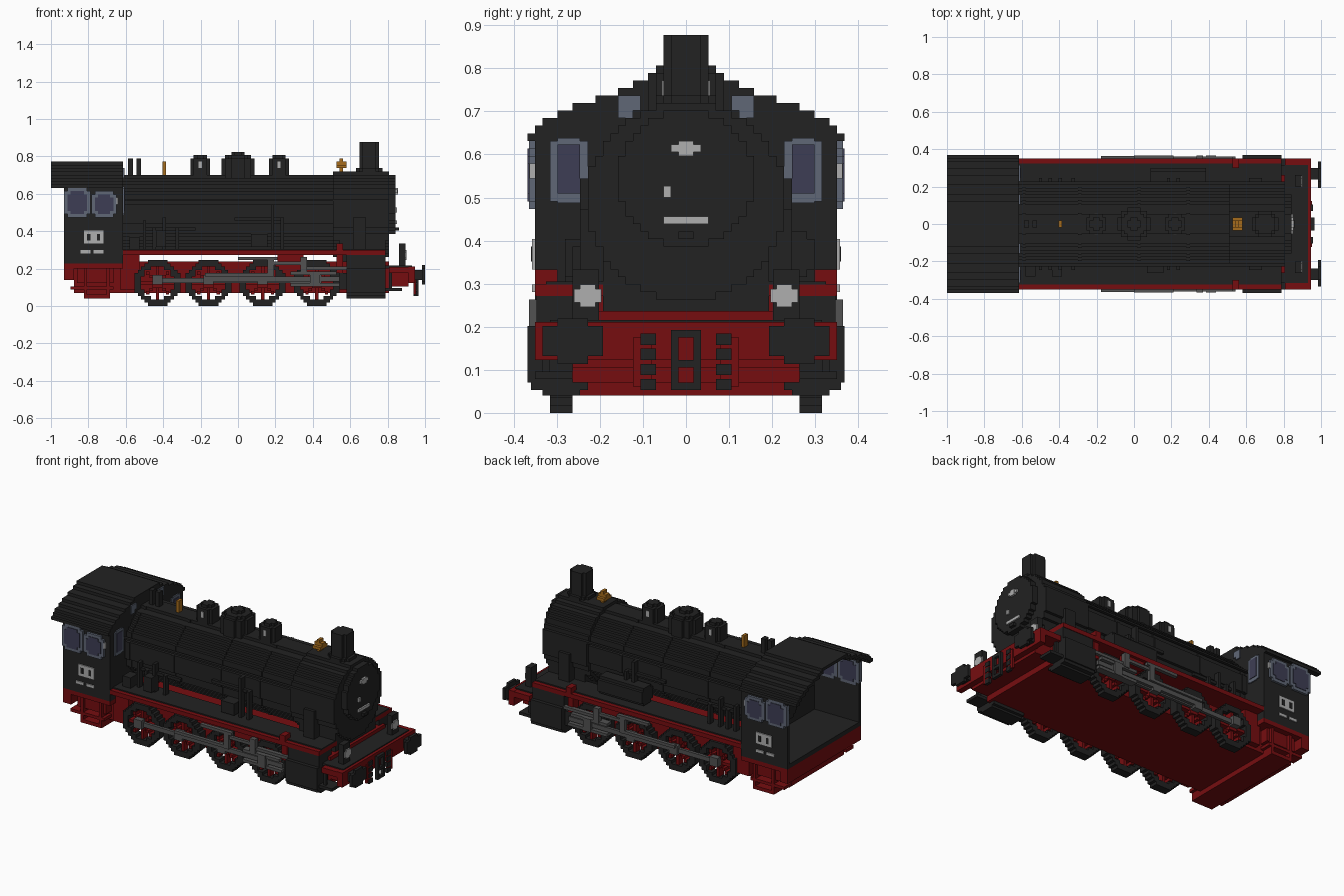
import bpy, bmesh, math
from mathutils import Vector

cube = bpy.data.objects.get("Cube")
if cube:
    bpy.data.objects.remove(cube, do_unlink=True)

UNIT = 1 / 57  # every part sits on one block grid


def material(name, *rgb):
    mat = bpy.data.materials.new(name)
    mat.use_nodes = True
    mat.diffuse_color = (*rgb, 1)
    mat.node_tree.nodes["Principled BSDF"].inputs["Base Color"].default_value = (*rgb, 1)
    return mat


BLACK = material("boiler black", .016, .016, .016)
RED = material("chassis red", .18, .004, .005)
STEEL = material("rod steel", .085, .085, .085)
PALE = material("pale metal", .43, .43, .43)
BRASS = material("brass", .38, .15, .012)
FRAME = material("window frame", .115, .135, .18)
GLASS = material("window glass", .048, .048, .089)


def finish(name, bm, mat):
    bmesh.ops.recalc_face_normals(bm, faces=bm.faces)
    bmesh.ops.scale(bm, vec=(UNIT, UNIT, UNIT), verts=bm.verts)
    mesh = bpy.data.meshes.new(name)
    bm.to_mesh(mesh)
    bm.free()
    mesh.materials.append(mat)
    bpy.context.collection.objects.link(bpy.data.objects.new(name, mesh))


def part(name, mat, *boxes, both=False):
    """Join boxes (x0, x1, y0, y1, z0, z1); both adds the opposite side."""
    bm = bmesh.new()
    for a, b, c, d, e, f in boxes:
        for lo, hi in ((c, d), (-d, -c)) if both else ((c, d),):
            verts = bmesh.ops.create_cube(bm, size=1)["verts"]
            for v in verts:
                v.co = Vector(((a + b) / 2 + v.co.x * (b - a),
                               (lo + hi) / 2 + v.co.y * (hi - lo),
                               (e + f) / 2 + v.co.z * (f - e)))
    finish(name, bm, mat)


def circle_rows(r):
    return [max(1, round(math.sqrt(r * r - (i + .5) ** 2))) for i in range(-r, r)]


def stepped(name, mat, axis, rows, centre, base, start, end):
    """Extrude a symmetric staircase outline along an axis."""
    right = []
    for i, w in enumerate(rows):
        right += [(w, base + i), (w, base + i + 1)]
    outline = right + [(-w, h) for w, h in reversed(right)]
    bm = bmesh.new()
    place = {"x": lambda w, h: (start, centre + w, h),
             "y": lambda w, h: (centre + w, start, h),
             "z": lambda w, h: (centre + w, h, start)}[axis]
    face = bm.faces.new([bm.verts.new(place(w, h)) for w, h in outline])
    out = bmesh.ops.extrude_face_region(bm, geom=[face])["geom"]
    push = Vector([(end - start) * (axis == k) for k in "xyz"])
    bmesh.ops.translate(bm, vec=push, verts=[g for g in out if isinstance(g, bmesh.types.BMVert)])
    bmesh.ops.remove_doubles(bm, verts=bm.verts, dist=.001)
    finish(name, bm, mat)


def dome(name, x, radius, bottom, top):
    stepped(name, BLACK, "z", circle_rows(radius), x, -radius, bottom, top)


# Boiler, smokebox and round door
stepped("boiler", BLACK, "x", circle_rows(12), 0, 16, -37, 30)
stepped("smokebox", BLACK, "x", circle_rows(13), 0, 15, 29, 46)
stepped("smokebox_door", BLACK, "x", circle_rows(9), 0, 22, 46, 48)
for i, x in enumerate((-34, -17, 1, 16)):
    stepped(f"boiler_band_{i}", BLACK, "x", [w + .3 for w in circle_rows(12)], 0, 16, x, x + 1)
part("saddle", BLACK, (31, 45, -11, 11, 12, 22))
part("door_handle", BLACK, (48, 49, -1, 1, 23, 24))
part("door_fittings", PALE, (48, 48.5, -3, 3, 25, 26), (48, 48.5, -3, -2, 28.5, 30),
     (48, 48.7, -1, 1, 34, 36), (48, 48.6, -2, 2, 34.5, 35.5))
part("hand_rails", BLACK, (-35, 46, 12, 13, 32, 32.6), both=True)

# Domes, chimney and whistles along the top
dome("rear_sand_dome", -11.5, 3, 38, 45)
dome("front_sand_dome", 12.5, 3, 38, 45)
dome("rear_sand_cap", -11.5, 2, 45, 46)
dome("front_sand_cap", 12.5, 2, 45, 46)
dome("steam_dome", 0, 5, 38, 45)
dome("steam_dome_middle", 0, 4, 45, 46)
dome("steam_dome_cap", 0, 2, 46, 47)
part("dome_plates", PALE, (-12, -11, 2.8, 3.2, 42, 44), (12, 13, 2.8, 3.2, 42, 44), both=True)
dome("chimney_base", 40, 4, 39, 42)
dome("chimney", 40, 3, 42, 50)
part("safety_valves", BLACK, (-33.5, -32, -1, 1, 39, 45), (-31, -29.5, -1, 1, 39, 45))
part("whistle", BRASS, (-23, -22, -1, 1, 39, 44))
part("bell", BRASS, (30, 33, -2, 2, 42, 43), (31, 32, -1, 1, 40, 42),
     (30, 33, -1, 1, 43, 44), (31, 32, -1, 1, 44, 45))

# Pipework and tanks beside the boiler
pipes = [(x, x + 1, 12, 14, 17, top) for x, top in ((-29, 26), (-26, 24), (-23, 27), (-19, 24), (10, 31), (13, 27))]
part("side_pipes", BLACK, *pipes, (-29, -13, 12, 13, 23, 24), (-1, 13, 12, 13, 26, 27), both=True)
part("pump", BLACK, (-33, -30, -16, -12, 17, 21), (-25, -22, -16, -12, 18, 23), (4, 9, -15, -11, 18, 22))
stepped("air_tank", BLACK, "x", circle_rows(3), 14, 18, 5, 22)
part("steam_pipes", BLACK, (35, 39, 9, 14, 17, 27), both=True)

# Running boards
part("running_board", RED, (-35, 45, 10, 20, 15.5, 17), (30, 32, 17, 20, 17, 19), both=True)
part("board_tread", BLACK, (-35, 45, 10, 18.5, 17, 17.4), both=True)

# Cab with open back
ROOF = [21, 20, 19, 17, 15, 12, 9, 7]
part("cab_walls", BLACK, (-53, -35, 19, 20, 13, 38), both=True)
stepped("cab_front", BLACK, "x", [20] * 23 + [w - .5 for w in ROOF], 0, 13, -36, -35)
part("cab_floor", BLACK, (-53, -35, -19, 19, 13, 14.5))
part("cab_roof", BLACK, *[(-57, -35, inner - 1, w, 36 + i, 37 + i)
                          for i, (w, inner) in enumerate(zip(ROOF, ROOF[1:] + [1]))], both=True)
part("backhead_fittings", BRASS, (-39, -37, -3, 3, 24, 26), (-39, -37, 5, 7, 26, 28), (-38, -37, -7, -5, 28, 31))
part("cab_lamp", PALE, (-37.5, -36.5, 20, 20.7, 31, 33), both=True)

# Windows, each a frame with clipped corners and a pane through it
for name, x0, x1, z0, z1 in (("rear", -53, -45, 27, 36), ("front", -44.6, -37, 27, 35)):
    part(name + "_side_frames", FRAME, (x0, x1, 18.9, 20.8, z0 + 1, z1 - 1),
         (x0 + 1, x1 - 1, 18.9, 20.8, z0, z1), both=True)
    part(name + "_side_panes", GLASS, (x0 + 1, x1 - 1, 18.7, 21, z0 + 2, z1 - 2),
         (x0 + 2, x1 - 2, 18.7, 21, z0 + 1, z1 - 1), both=True)
part("forward_frames", FRAME, (-36.3, -34.6, 13, 18, 28, 36), (-36.3, -34.6, 14, 17, 27.8, 36.4), both=True)
part("forward_panes", GLASS, (-36.5, -34.4, 14, 17, 29, 35.5), both=True)
part("upper_lights", FRAME, (-36.3, -34.6, 6, 9, 40, 42), (-36.3, -34.6, 7, 9, 39, 40), both=True)

# Blank plates on the cab sides
part("cab_plates", PALE, (-47, -41, 20, 20.4, 19, 23), (-48, -45, 20, 20.4, 16, 17),
     (-44, -41, 20, 20.4, 16, 17), both=True)
part("cab_plate_marks", BLACK, *[(x, x + 1, 20, 20.5, 20, 22) for x in (-46, -43)], both=True)

# Red chassis
part("chassis", RED, (-50, 46, -15, 15, 4, 13.5), (-36, -30, -17, 17, 5, 16))
part("cab_sill", RED, (-53, -35, -20, 20, 11.5, 13), (-53, -50, -20, 20, 8, 12),
     (-49, -38, -18, 18, 7, 12))
part("rear_steps", RED, (-47, -39, 15, 19, 2.3, 3.5), (-47, -46, 15, 19, 3, 12),
     (-40, -39, 15, 19, 3, 12), (-51, -38, 15, 19, 5, 6), both=True)
part("under_bar", RED, (-47, -39, -15, 15, 2.3, 4))

# Front deck, beam and couplings
part("front_deck", BLACK, (44, 53, -18, 18, 11.5, 12.3))
part("front_beam", RED, (52, 54, -20, 20, 7, 12), (46, 53, -20, 20, 10, 11.9), (46, 52, -15, 15, 6, 11))
part("front_steps", BLACK, (45, 50, 15, 20, 4.5, 5.5), (46, 47, 18, 19, 5, 11), both=True)
part("coupling", BLACK, (54, 55, 1, 2, 3, 11), *[(54, 55, -1, 1, z, z + 1) for z in (3, 6, 10)], both=True)
part("brake_hoses", BLACK, *[(53.5, 54.5, 4, 6, z, z + 1.5) for z in (3, 5, 7, 9)], both=True)
part("hose_taps", RED, (53.5, 54.3, 4.5, 7, 3.5, 10), both=True)
for side, y in (("left", 15), ("right", -15)):
    stepped(side + "_buffer_head", BLACK, "x", [w + abs(w > 2) for w in circle_rows(3)], 0, 6.5, 56, 57)
    bpy.context.collection.objects[side + "_buffer_head"].location.y = y * UNIT
part("buffer_stems", BLACK, (54, 56, 13.5, 17, 8, 11), both=True)
part("front_lamps", BLACK, (49, 51, 11.5, 15, 12, 19), both=True)
part("lamp_lenses", PALE, (51, 51.4, 12, 14, 14, 17), (51, 51.4, 11.2, 14.8, 14.6, 16.4), both=True)

# Steam cylinders
part("cylinders", BLACK, (33, 45, 13, 21, 4, 11.5), (33, 45, 13, 20.5, 3, 4), (33, 45, 14, 19, 2.3, 3),
     (33, 45, 13, 19.8, 11, 15.5), (31, 33, 15, 19, 5, 10), both=True)

# Four wheels a side, with stepped tyres and red spokes
outer = circle_rows(7)
inner = [0, 0] + circle_rows(5) + [0, 0]
for n, x in enumerate((-24.5, -9, 7.5, 24)):
    tyre = []
    for z, (w, hole) in enumerate(zip(outer, inner)):
        tyre += [(x - w, x - hole, 15, 18, z, z + 1), (x + hole, x + w, 15, 18, z, z + 1)]
    part(f"tyres_{n}", BLACK, *tyre, both=True)
    spokes = [(x - 5, x + 5, 15, 17.5, 6.5, 7.5), (x - .5, x + .5, 15, 17.5, 2, 12),
              (x - 1.5, x + 1.5, 15, 18, 5.5, 8.5)]
    for k in (-3, -2, 2, 3):
        for s in (-1, 1):
            spokes.append((x + k - .5, x + k + .5, 15, 17.5, 6.5 + s * k, 7.5 + s * k))
    part(f"spokes_{n}", RED, *spokes, both=True)
    part(f"crank_pin_{n}", STEEL, (x - 1.5, x + 1.5, 18, 20, 6.5, 9.5), both=True)

# Coupling rods and valve gear
part("coupling_rods", STEEL, (-25, 25, 18, 19, 7, 8.5), both=True)
part("main_rods", STEEL, (-10, 31, 19, 20, 7.5, 9), (16, 30, 18, 20.5, 9.5, 10.5),
     (16, 31, 18, 20.5, 6, 7), (22, 25, 19, 20.8, 6, 10.5), both=True)
part("valve_gear", STEEL, (-10, 10, 19.5, 20.7, 9, 10), (0, 12, 19.5, 20.8, 14, 15),
     (9, 11, 19.5, 20.8, 9, 15), (11, 21, 19.5, 20.5, 12.5, 13.5),
     (19, 21, 19, 20.8, 10, 15), (21, 33, 18.5, 20, 11, 12), both=True)
part("gear_bracket", RED, (12, 20, 17, 19, 13, 15.5), (30, 32, 16, 19, 10, 16), both=True)
